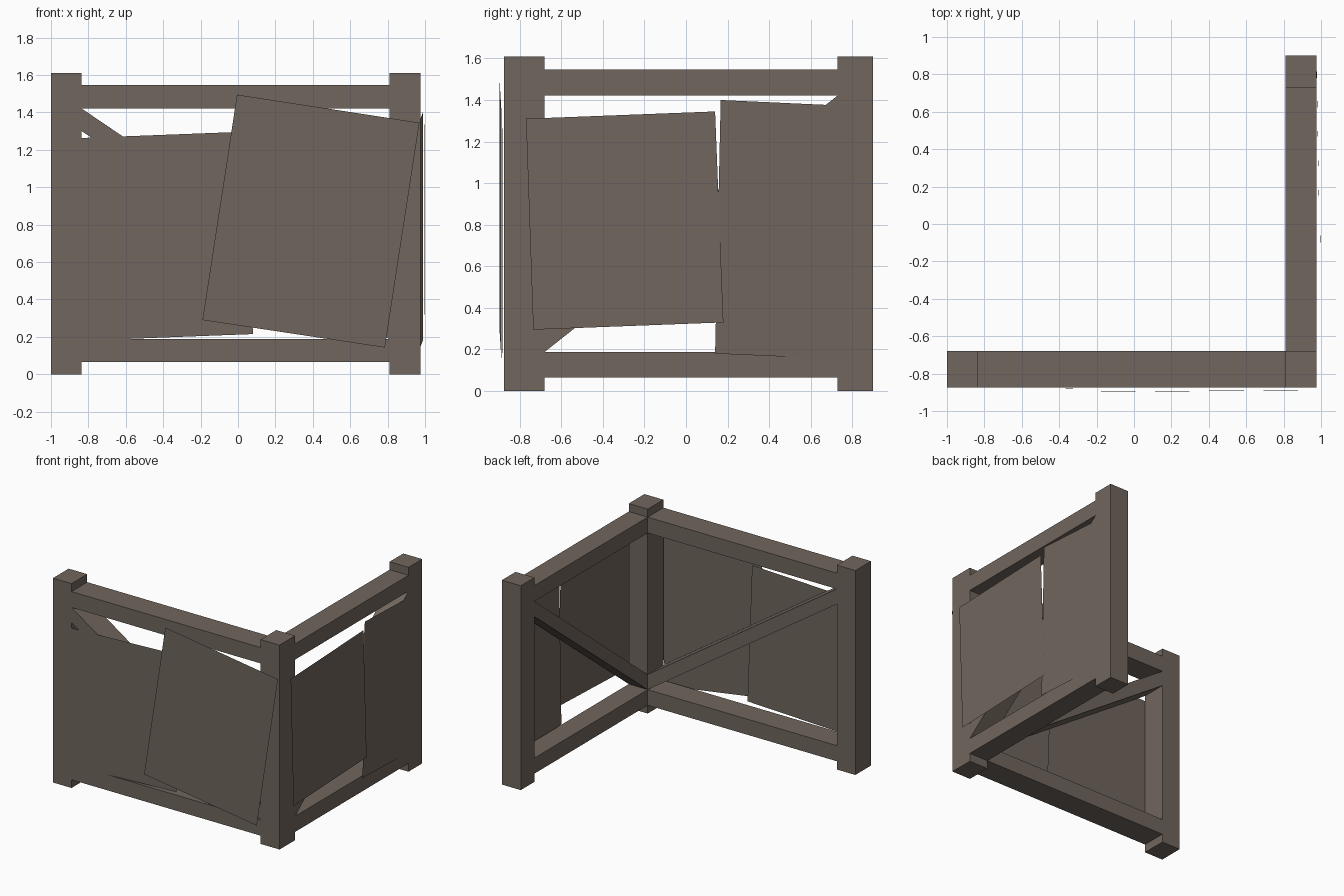
import bpy

if "Cube" in bpy.data.objects:
    bpy.data.objects.remove(bpy.data.objects["Cube"])

wood = bpy.data.materials.new("weathered brown wood")
wood.diffuse_color = (0.162, 0.133, 0.109, 1.0)
wood.use_nodes = True
wood.node_tree.nodes["Principled BSDF"].inputs["Base Color"].default_value = wood.diffuse_color


def add_mesh(name, verts, faces):
    mesh = bpy.data.meshes.new(name)
    mesh.from_pydata(verts, [], faces)
    mesh.materials.append(wood)
    obj = bpy.data.objects.new(name, mesh)
    bpy.context.collection.objects.link(obj)
    return obj


def prism(name, profile, lo, hi, along):
    """Extrude a 4-point (u, z) profile; along 'y' puts u on x, along 'x' puts u on y."""
    place = (lambda u, z, d: (u, d, z)) if along == 'y' else (lambda u, z, d: (d, u, z))
    verts = [place(u, z, d) for d in (lo, hi) for u, z in profile]
    faces = [(0, 1, 2, 3), (7, 6, 5, 4)]
    faces += [(i, i + 4, (i + 1) % 4 + 4, (i + 1) % 4) for i in range(4)]
    if along == 'x':
        faces = [f[::-1] for f in faces]
    return add_mesh(name, verts, faces)


def box_profile(u0, u1, z0, z1):
    return [(u0, z0), (u1, z0), (u1, z1), (u0, z1)]


# Wall extents
XL0, XL1, XR0, XR1 = -1.0, -0.838, 0.81, 0.975
YF0, YF1, YB0, YB1 = -0.875, -0.68, 0.73, 0.9
H = 1.61
RAILS = {"bottom": (0.065, 0.188), "top": (1.422, 1.547)}
BRACE = 0.12

# Three posts
for name, x0, x1, y0, y1 in (("left_post", XL0, XL1, YF0, YF1),
                             ("corner_post", XR0, XR1, YF0, YF1),
                             ("back_post", XR0, XR1, YB0, YB1)):
    prism(name, box_profile(x0, x1, 0, H), y0, y1, 'y')

# Rails and a diagonal brace per wall, the brace falling to the corner post
for wall, end, corner, lo, hi, along in (("front", XL1, XR0, YF0, YF1, 'y'),
                                         ("side", YB0, YF1, XR0, XR1, 'x')):
    u0, u1 = sorted((end, corner))
    for level, (z0, z1) in RAILS.items():
        prism(f"{wall}_{level}_rail", box_profile(u0, u1, z0, z1), lo, hi, along)
    zb, zt = RAILS["bottom"][1], RAILS["top"][0]
    profile = [(end, zt), (end, zt - BRACE), (corner, zb), (corner, zb + BRACE)]
    if end > corner:
        profile.reverse()
    prism(f"{wall}_brace", profile, lo, hi, along)

# Crooked thin sheets hung on the outer sides
SHEETS = {
    "front_left_sheet": [(-0.885, -0.882, 0.178), (0.08, -0.88, 0.215),
                         (0.04, -0.88, 1.297), (-0.925, -0.882, 1.26)],
    "front_right_sheet": [(-0.19, -0.897, 0.29), (0.785, -0.888, 0.143),
                          (0.97, -0.888, 1.345), (-0.005, -0.897, 1.495)],
    "side_front_sheet": [(0.998, -0.735, 0.295), (0.995, 0.18, 0.33),
                         (0.995, 0.14, 1.345), (0.998, -0.77, 1.31)],
    "side_back_sheet": [(0.988, 0.14, 0.18), (0.977, 0.785, 0.152),
                        (0.977, 0.82, 1.37), (0.988, 0.167, 1.40)],
}
for name, corners in SHEETS.items():
    add_mesh(name, corners, [(0, 1, 2, 3)])
